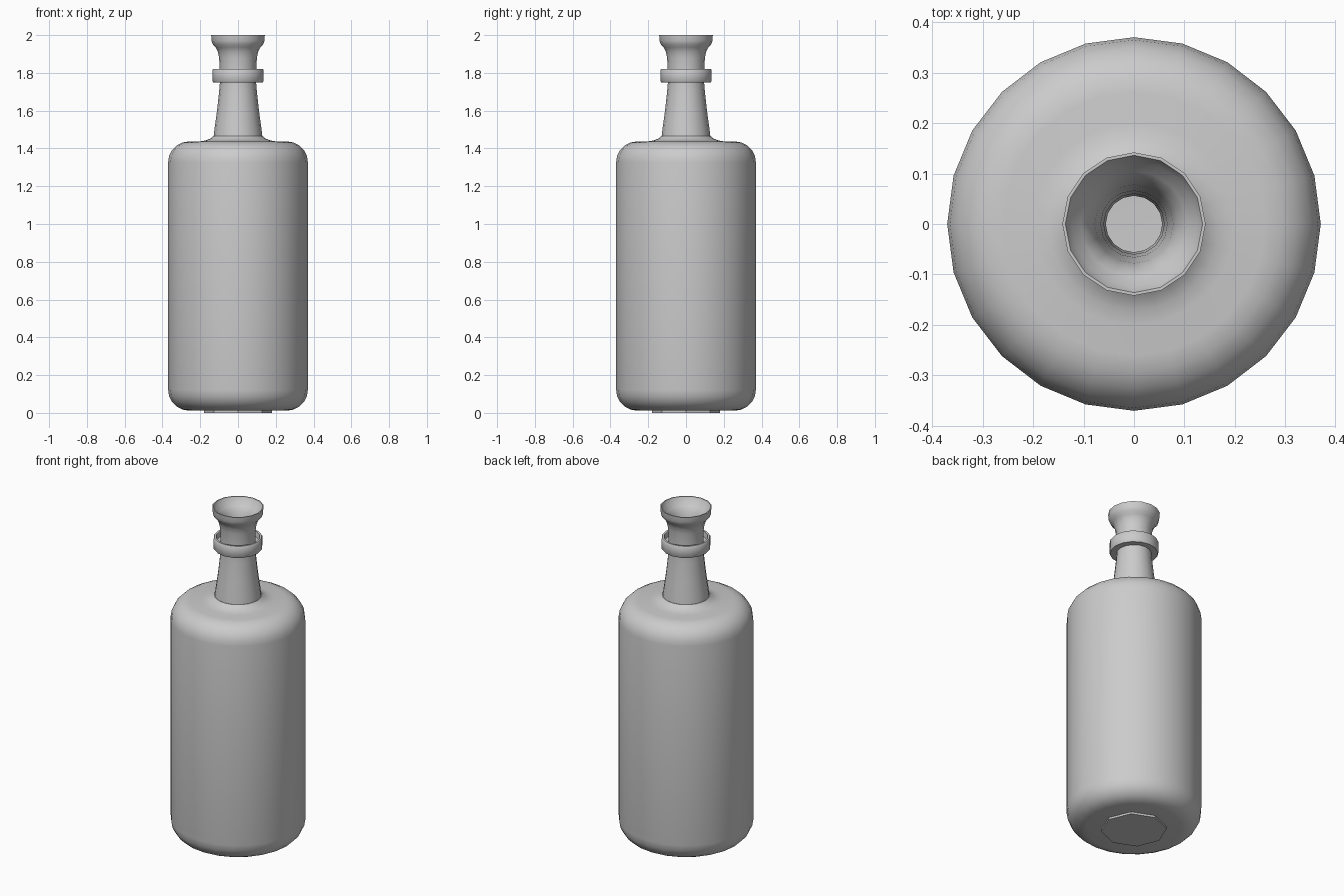
import bpy, bmesh
from math import sin, cos, pi, radians

if "Cube" in bpy.data.objects:
    bpy.data.objects.remove(bpy.data.objects["Cube"])


def lathe(name, profile, sides, closed=False, angle=40):
    """Spin a (radius, height) profile round z; radius 0 becomes a pole."""
    bm = bmesh.new()
    rings = []
    for r, z in profile:
        if r == 0:
            rings.append([bm.verts.new((0, 0, z))] * sides)
        else:
            rings.append([bm.verts.new((r * cos(2 * pi * i / sides),
                                        r * sin(2 * pi * i / sides), z))
                          for i in range(sides)])
    pairs = list(zip(rings, rings[1:]))
    if closed:
        pairs.append((rings[-1], rings[0]))
    for a, b in pairs:
        for i in range(sides):
            j = (i + 1) % sides
            quad = list(dict.fromkeys((a[i], a[j], b[j], b[i])))
            bm.faces.new(quad)
    bmesh.ops.recalc_face_normals(bm, faces=bm.faces)
    mesh = bpy.data.meshes.new(name)
    bm.to_mesh(mesh)
    bm.free()
    obj = bpy.data.objects.new(name, mesh)
    bpy.context.collection.objects.link(obj)
    bpy.ops.object.select_all(action='DESELECT')
    obj.select_set(True)
    bpy.context.view_layer.objects.active = obj
    bpy.ops.object.shade_smooth_by_angle(angle=radians(angle))
    return obj


def corner(r, z, size, start, steps=5):
    """Quarter-round profile points centred on (r, z)."""
    return [(r + size * cos(start + pi / 2 * i / steps),
             z + size * sin(start + pi / 2 * i / steps)) for i in range(steps + 1)]


# Hollow body with rounded shoulders and a short flare up to the neck
outside = ([(0, 0.012)] + corner(0.26, 0.122, 0.11, -pi / 2)
           + corner(0.26, 1.327, 0.11, 0)
           + [(0.2, 1.437), (0.17, 1.443), (0.145, 1.453), (0.13, 1.467)])
inside = ([(0.056, 1.46), (0.07, 1.42)] + corner(0.24, 1.32, 0.09, 0)[::-1]
          + corner(0.24, 0.13, 0.09, -pi / 2)[::-1] + [(0, 0.04)])
lathe("bottle_body", outside + inside, 24)

# Neck with flared lip and funnel-shaped mouth
lathe("bottle_neck", [
    (0.13, 1.455), (0.125, 1.5), (0.111, 1.6), (0.1, 1.7), (0.096, 1.75),
    (0.097, 1.82), (0.1, 1.88), (0.106, 1.91), (0.118, 1.935),
    (0.133, 1.95), (0.14, 1.97), (0.142, 2.0),
    (0.136, 2.0), (0.125, 1.975), (0.105, 1.955), (0.088, 1.93), (0.078, 1.89),
    (0.066, 1.8), (0.06, 1.7), (0.056, 1.455)], 16, closed=True)

# Collar ring, hollowed on its upper side
lathe("neck_collar", [
    (0.09, 1.75), (0.131, 1.75), (0.135, 1.755), (0.135, 1.815), (0.131, 1.82),
    (0.12, 1.82), (0.116, 1.79), (0.09, 1.79)], 16, closed=True)

# Small foot disc under the base
lathe("base_foot", [(0, 0.015), (0.18, 0.015), (0.18, 0.0), (0, 0.0)], 8)
